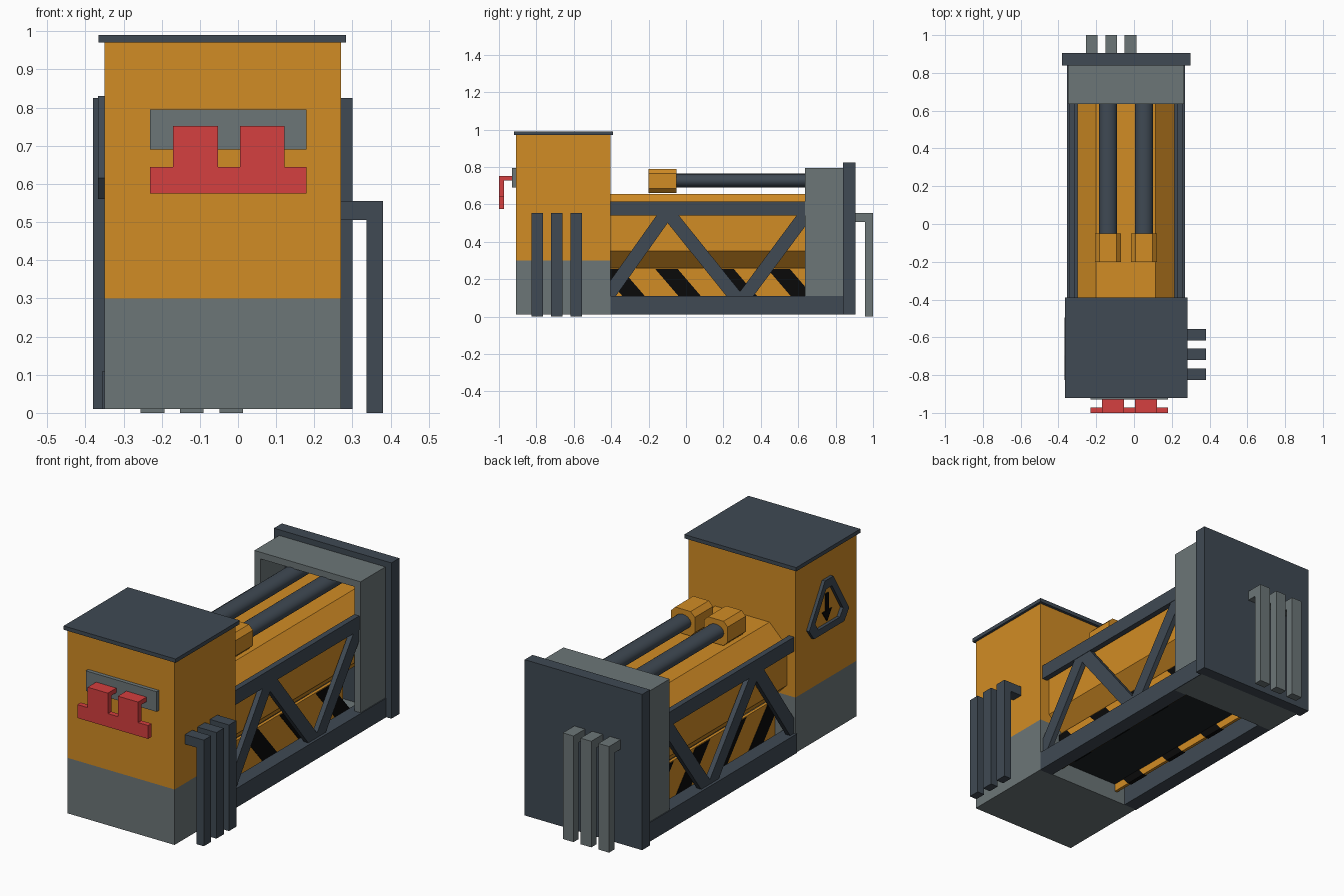
import bpy, bmesh, math
from mathutils import Vector

if "Cube" in bpy.data.objects:
    bpy.data.objects.remove(bpy.data.objects["Cube"])


def material(name, rgb):
    m = bpy.data.materials.new(name)
    m.diffuse_color = (*rgb, 1)
    m.use_nodes = True
    m.node_tree.nodes["Principled BSDF"].inputs["Base Color"].default_value = m.diffuse_color
    return m


ORANGE = material("orange paint", (0.64, 0.262, 0.018))
GREY = material("grey metal", (0.15, 0.181, 0.186))
SLATE = material("slate metal", (0.05, 0.067, 0.087))
RED = material("red handle", (0.66, 0.05, 0.05))
BLACK = material("black stripe", (0.003, 0.003, 0.003))
CHARCOAL = material("charcoal plate", (0.012, 0.016, 0.019))
CX = -0.0425  # centre line of the machine


def finish(bm, name, mat):
    bmesh.ops.recalc_face_normals(bm, faces=bm.faces)
    me = bpy.data.meshes.new(name)
    bm.to_mesh(me)
    bm.free()
    ob = bpy.data.objects.new(name, me)
    bpy.context.collection.objects.link(ob)
    me.materials.append(mat)
    return ob


def box(name, x0, x1, y0, y1, z0, z1, mat):
    bm = bmesh.new()
    bmesh.ops.create_cube(bm, size=1)
    for v in bm.verts:
        v.co = Vector(((x0 + x1) / 2 + v.co.x * (x1 - x0),
                       (y0 + y1) / 2 + v.co.y * (y1 - y0),
                       (z0 + z1) / 2 + v.co.z * (z1 - z0)))
    return finish(bm, name, mat)


def prism(name, pts, axis, a, b, mat):
    """Extrude a profile: axis 'x' takes (y, z) points, axis 'y' takes (x, z)."""
    bm = bmesh.new()
    put = (lambda p, d: (d, p[0], p[1])) if axis == 'x' else (lambda p, d: (p[0], d, p[1]))
    f = bm.faces.new([bm.verts.new(put(p, a)) for p in pts])
    ext = bmesh.ops.extrude_face_region(bm, geom=[f])
    step = Vector((b - a, 0, 0)) if axis == 'x' else Vector((0, b - a, 0))
    bmesh.ops.translate(bm, vec=step, verts=[g for g in ext["geom"] if isinstance(g, bmesh.types.BMVert)])
    return finish(bm, name, mat)


def ring(name, outer, inner, axis, a, b, mat):
    """Hollow frame between two profiles with equal point counts."""
    bm = bmesh.new()
    put = (lambda p, d: (d, p[0], p[1])) if axis == 'x' else (lambda p, d: (p[0], d, p[1]))
    loops = [[bm.verts.new(put(p, d)) for p in prof]
             for prof, d in ((outer, a), (outer, b), (inner, b), (inner, a))]
    n = len(outer)
    for k in range(4):
        l0, l1 = loops[k], loops[(k + 1) % 4]
        for i in range(n):
            j = (i + 1) % n
            bm.faces.new((l0[i], l0[j], l1[j], l1[i]))
    return finish(bm, name, mat)


def octagon(x0, x1, z0, z1, c):
    return [(x0 + c, z0), (x1 - c, z0), (x1, z0 + c), (x1, z1 - c),
            (x1 - c, z1), (x0 + c, z1), (x0, z1 - c), (x0, z0 + c)]


# Front cabinet with a grey base and slate lid
box("cabinet_base", -0.35, 0.27, -0.91, -0.405, 0.01, 0.30, GREY)
box("cabinet_body", -0.35, 0.27, -0.91, -0.405, 0.30, 0.97, ORANGE)
box("cabinet_lid", -0.365, 0.283, -0.92, -0.39, 0.97, 0.99, SLATE)

# Rear frame and end plate
ring("rear_frame", [(-0.35, 0.01), (0.265, 0.01), (0.265, 0.795), (-0.35, 0.795)],
     [(-0.315, 0.04), (0.23, 0.04), (0.23, 0.76), (-0.315, 0.76)], 'y', 0.635, 0.845, GREY)
box("end_plate", -0.38, 0.30, 0.84, 0.905, 0.01, 0.825, SLATE)

# Main body: chamfered prism with belly plate
prism("main_body", octagon(-0.30, 0.215, 0.25, 0.655, 0.10), 'y', -0.42, 0.84, ORANGE)
box("belly_plate", -0.225, 0.14, -0.42, 0.64, 0.105, 0.125, CHARCOAL)

# Two side trusses, hazard panels and stripes
for side, s in (("left", -1), ("right", 1)):
    def sx(d):
        return CX + s * d
    box(side + "_lower_rail", *sorted((sx(0.235), sx(0.3125))), -0.41, 0.845, 0.01, 0.11, SLATE)
    box(side + "_upper_rail", *sorted((sx(0.27), sx(0.30))), -0.41, 0.64, 0.54, 0.615, SLATE)
    nodes = [(-0.44, 0.08), (-0.10, 0.56), (0.29, 0.075), (0.65, 0.56)]
    for i in range(3):
        p, q = Vector(nodes[i]), Vector(nodes[i + 1])
        d = (q - p).normalized()
        n = Vector((-d.y, d.x)) * 0.036
        prism(f"{side}_brace_{i + 1}", [p + n, q + n, q - n, p - n], 'x',
              sx(0.272), sx(0.298), SLATE)
    box(side + "_hazard_panel", *sorted((sx(0.172), sx(0.188))), -0.42, 0.66, 0.065, 0.26, ORANGE)
    for k in range(4):
        y = -0.465 + 0.30 * k
        prism(f"{side}_stripe_{k + 1}",
              [(y, 0.255), (y + 0.12, 0.255), (y + 0.285, 0.063), (y + 0.165, 0.063)],
              'x', sx(0.169), sx(0.191), BLACK)

# Piston rods with chamfered heads
for i, x in enumerate((-0.137, 0.053)):
    prof = [(x + 0.047 * math.cos(t * math.tau / 20), 0.727 + 0.037 * math.sin(t * math.tau / 20))
            for t in range(20)]
    rod = prism(f"piston_rod_{i + 1}", prof, 'y', -0.06, 0.84, SLATE)
    bpy.context.view_layer.objects.active = rod
    rod.select_set(True)
    bpy.ops.object.shade_smooth_by_angle(angle=math.radians(35))
    rod.select_set(False)
    prism(f"piston_head_{i + 1}", octagon(x - 0.069, x + 0.069, 0.662, 0.79, 0.024),
          'y', -0.20, -0.05, ORANGE)

# Front coupling plate and red handle
box("coupling_plate", -0.23, 0.18, -0.93, -0.905, 0.69, 0.795, GREY)
box("handle_bar", -0.23, 0.18, -1.0, -0.972, 0.575, 0.645, RED)
for i, x in enumerate((-0.17, 0.005)):
    prism(f"handle_grip_{i + 1}", [(-1.0, 0.64), (-1.0, 0.752), (-0.925, 0.752),
                                  (-0.925, 0.728), (-0.972, 0.728), (-0.972, 0.64)],
          'x', x, x + 0.117, RED)

# Hanging L-shaped hooks: slate on the right side, grey on the rear
for i in range(3):
    y = -0.825 + 0.104 * i
    prism(f"side_hook_{i + 1}", [(0.265, 0.555), (0.38, 0.555), (0.38, 0), (0.337, 0),
                                (0.337, 0.505), (0.265, 0.505)], 'y', y, y + 0.061, SLATE)
    x = -0.255 + 0.103 * i
    prism(f"rear_hook_{i + 1}", [(0.90, 0.555), (1.0, 0.555), (1.0, 0), (0.957, 0),
                                (0.957, 0.505), (0.90, 0.505)], 'x', x, x + 0.062, GREY)


# Warning sign on the left: truncated triangle frame with a down arrow
def sign(k, zc=0.675, yc=-0.66):
    half = [(0.035, 0.83), (0.165, 0.615), (0.125, 0.56)]
    pts = half + [(-y, z) for y, z in reversed(half)]
    return [(yc + y * k, zc + (z - zc) * k) for y, z in pts]


ring("sign_frame", sign(1), sign(0.70), 'x', -0.367, -0.345, SLATE)
arrow = [(0.012, 0.75), (0.012, 0.66), (0.038, 0.66), (0, 0.605),
         (-0.038, 0.66), (-0.012, 0.66), (-0.012, 0.75)]
prism("sign_arrow", [(-0.66 + y, z) for y, z in arrow], 'x', -0.356, -0.348, BLACK)
